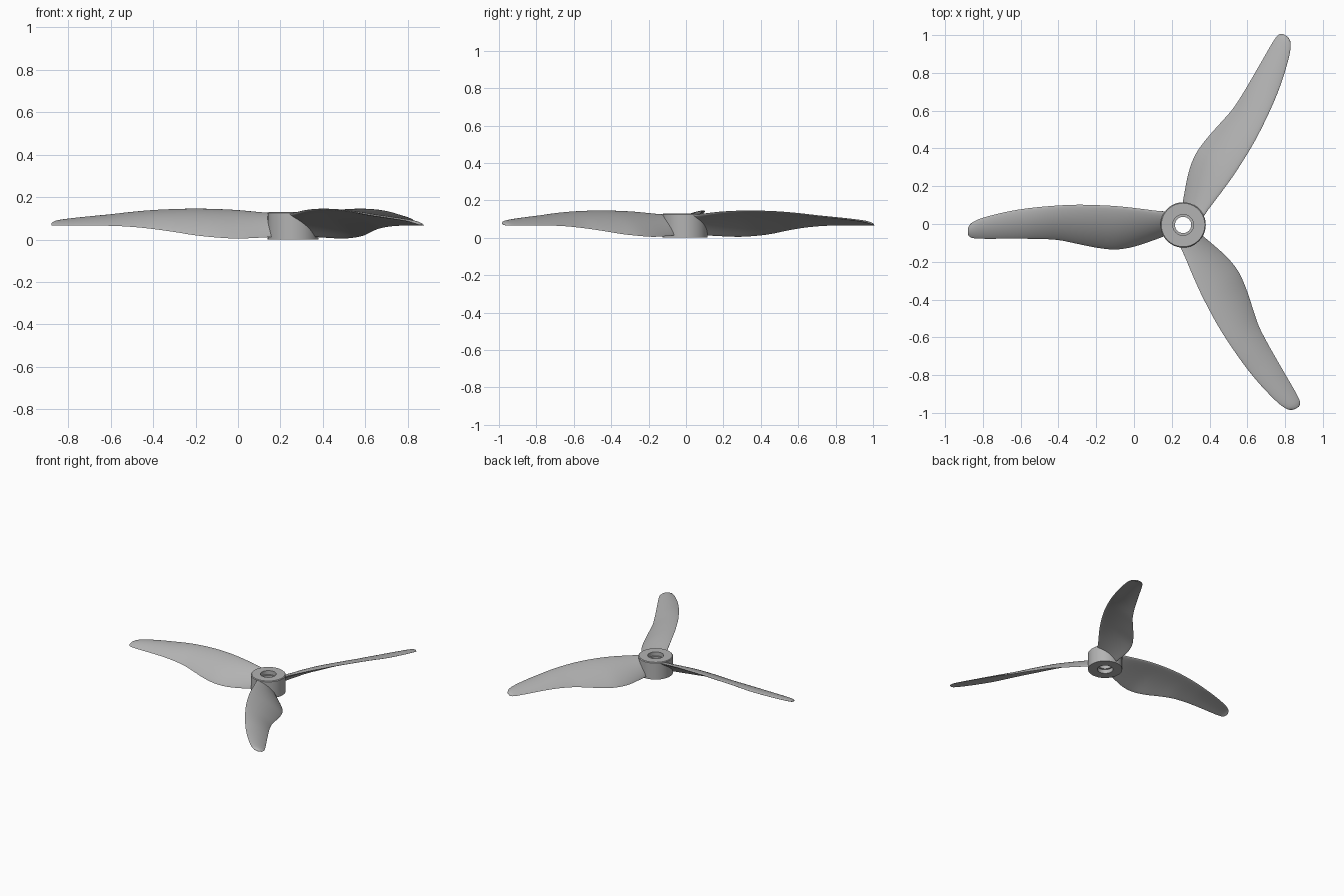
import bpy, bmesh, math
from mathutils import Matrix

if "Cube" in bpy.data.objects:
    bpy.data.objects.remove(bpy.data.objects["Cube"])

CENTRE = (0.26, -0.005, 0)

grey = bpy.data.materials.new("matte grey")
grey.use_nodes = True
colour = (0.45, 0.45, 0.45, 1)
grey.diffuse_color = colour
grey.node_tree.nodes["Principled BSDF"].inputs["Base Color"].default_value = colour


def finish(name, bm, angle):
    """Turn a bmesh into a smooth shaded grey object."""
    bmesh.ops.recalc_face_normals(bm, faces=bm.faces)
    mesh = bpy.data.meshes.new(name)
    bm.to_mesh(mesh)
    bm.free()
    mesh.materials.append(grey)
    obj = bpy.data.objects.new(name, mesh)
    bpy.context.collection.objects.link(obj)
    bpy.ops.object.select_all(action="DESELECT")
    obj.select_set(True)
    bpy.context.view_layer.objects.active = obj
    bpy.ops.object.shade_smooth_by_angle(angle=math.radians(angle))
    return obj


def bridge(bm, a, b):
    for i in range(len(a)):
        j = (i + 1) % len(a)
        bm.faces.new((a[i], a[j], b[j], b[i]))


# Hub: a collar with a stepped bore, lathed from a closed profile
profile = [(0.12, 0), (0.12, 0.125), (0.115, 0.13), (0.055, 0.13), (0.055, 0.1),
           (0.043, 0.1), (0.043, 0.03), (0.055, 0.03), (0.055, 0)]
bm = bmesh.new()
SIDES = 64
rings = []
for s in range(SIDES):
    a = math.tau * s / SIDES
    rings.append([bm.verts.new((r * math.cos(a), r * math.sin(a), z)) for r, z in profile])
for s in range(SIDES):
    bridge(bm, rings[s], rings[(s + 1) % SIDES])
finish("hub", bm, 30).location = CENTRE

# Blade stations: radius, leading edge y and z, trailing edge y and z
stations = [
    (0.075, 0.07, 0.122, -0.05, 0.015),
    (0.14, 0.075, 0.126, -0.075, 0.01),
    (0.26, 0.09, 0.137, -0.115, 0.005),
    (0.36, 0.1, 0.142, -0.13, 0.01),
    (0.46, 0.105, 0.144, -0.12, 0.02),
    (0.56, 0.107, 0.142, -0.1, 0.036),
    (0.66, 0.103, 0.137, -0.08, 0.05),
    (0.76, 0.095, 0.128, -0.074, 0.06),
    (0.86, 0.083, 0.116, -0.073, 0.065),
    (0.96, 0.064, 0.106, -0.073, 0.066),
    (1.06, 0.038, 0.095, -0.073, 0.066),
    (1.11, 0.017, 0.087, -0.07, 0.066),
    (1.13, 0, 0.08, -0.062, 0.066),
    (1.14, -0.02, 0.073, -0.05, 0.067),
]


def spline(p, q, r, s, t):
    """Catmull-Rom value between q and r."""
    return q + t / 2 * (r - p + t * (2 * p - 5 * q + 4 * r - s + t * (3 * (q - r) + s - p)))


def section(r, ly, lz, ty, tz, steps=14):
    """Cambered aerofoil loop between a high leading and a low trailing edge."""
    dy, dz = ty - ly, tz - lz
    chord = math.hypot(dy, dz)
    ny, nz = dz / chord, -dy / chord
    half = min(0.013 - 0.008 * r / 1.14, chord * 0.12)
    upper, lower = [], []
    for i in range(steps + 1):
        u = (1 - math.cos(math.pi * i / steps)) / 2
        camber = 0.28 * chord * u * (1 - u)
        thick = half * max(math.sin(math.pi * u ** 0.7), 0) ** 0.6
        for side, points in ((1, upper), (-1, lower)):
            off = camber + side * thick
            points.append((-r, ly + dy * u + ny * off, max(lz + dz * u + nz * off, 0.002)))
    return upper + lower[-2:0:-1]


def blade(name, angle):
    bm = bmesh.new()
    loops = []
    last = len(stations) - 1
    for k in range(last):
        quad = [stations[min(max(k + d, 0), last)] for d in (-1, 0, 1, 2)]
        for step in range(4):
            row = [spline(*c, step / 4) for c in zip(*quad)]
            loops.append([bm.verts.new(p) for p in section(*row)])
    loops.append([bm.verts.new(p) for p in section(*stations[-1])])
    for a, b in zip(loops, loops[1:]):
        bridge(bm, a, b)
    bm.faces.new(loops[0])
    bm.faces.new(loops[-1])
    bmesh.ops.rotate(bm, verts=bm.verts, matrix=Matrix.Rotation(math.radians(angle), 3, "Z"))
    finish(name, bm, 50).location = CENTRE


# Three blades spaced evenly round the hub
for name, angle in (("right_blade", 0), ("front_blade", 120), ("back_blade", 240)):
    blade(name, angle)
